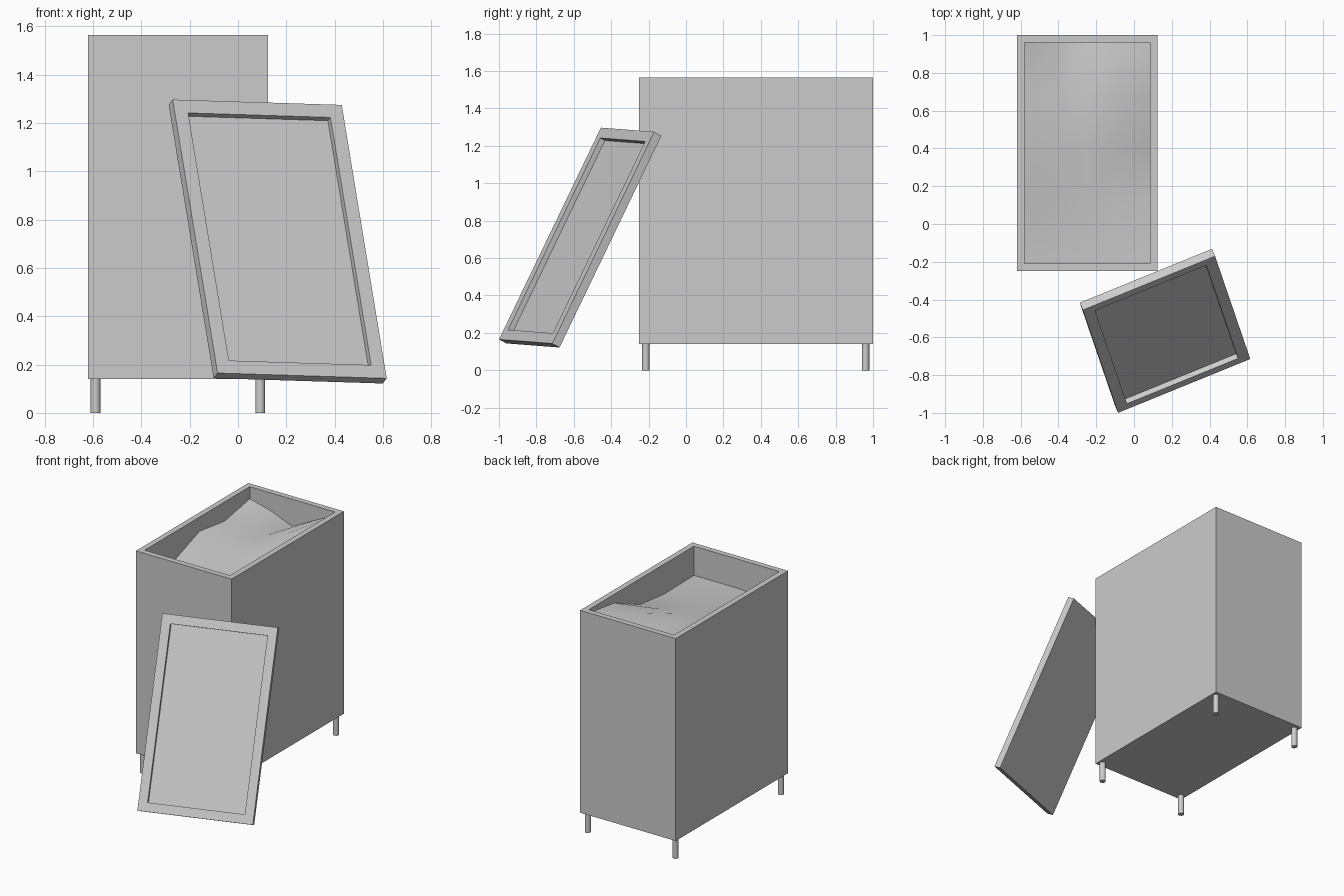
import bpy, bmesh
from mathutils import Matrix, Vector

if "Cube" in bpy.data.objects:
    bpy.data.objects.remove(bpy.data.objects["Cube"])


def add_object(name, bm):
    bmesh.ops.recalc_face_normals(bm, faces=bm.faces)
    mesh = bpy.data.meshes.new(name)
    bm.to_mesh(mesh)
    bm.free()
    obj = bpy.data.objects.new(name, mesh)
    bpy.context.collection.objects.link(obj)
    return obj


def tray(name, size, rim, depth):
    """Box whose top lies on local z = 0, with a rimmed recess in the top."""
    bm = bmesh.new()
    bmesh.ops.create_cube(bm, size=1)
    bmesh.ops.translate(bm, verts=bm.verts, vec=(0, 0, -0.5))
    bmesh.ops.scale(bm, verts=bm.verts, vec=size)
    top = max(bm.faces, key=lambda f: f.calc_center_median().z)
    bmesh.ops.inset_region(bm, faces=[top], thickness=rim, use_even_offset=True)
    floor = bmesh.ops.extrude_discrete_faces(bm, faces=[top])["faces"][0]
    bmesh.ops.translate(bm, verts=floor.verts, vec=(0, 0, -depth))
    return add_object(name, bm)


# Open bin body
X0, X1, Y0, Y1, Z0, Z1 = -0.62, 0.125, -0.25, 1.0, 0.14, 1.565
body = tray("bin_body", (X1 - X0, Y1 - Y0, Z1 - Z0), 0.04, Z1 - Z0 - 0.04)
body.location = ((X0 + X1) / 2, (Y0 + Y1) / 2, Z1)

# Four round legs
for i, x in enumerate((X0 + 0.03, X1 - 0.033)):
    for j, y in enumerate((Y0 + 0.035, Y1 - 0.04)):
        bm = bmesh.new()
        bmesh.ops.create_cone(bm, cap_ends=True, segments=20, radius1=0.02,
                              radius2=0.02, depth=Z0)
        leg = add_object(f"leg_{('left', 'right')[i]}_{('front', 'back')[j]}", bm)
        leg.location = (x, y, Z0 / 2)
        for p in leg.data.polygons:
            p.use_smooth = len(p.vertices) == 4

# Uneven filling just under the rim
xs = (-0.58, -0.42, -0.25, -0.08, 0.085)
ys = (-0.21, 0.13, 0.40, 0.68, 0.96)
heights = (
    (1.33, 1.35, 1.36, 1.36, 1.36),
    (1.37, 1.38, 1.38, 1.37, 1.355),
    (1.465, 1.43, 1.41, 1.40, 1.385),
    (1.43, 1.42, 1.42, 1.48, 1.505),
    (1.48, 1.44, 1.375, 1.46, 1.54),
)
bm = bmesh.new()
grid = [[bm.verts.new((x, y, z)) for x, z in zip(xs, row)]
        for y, row in zip(ys, heights)]
for a, b in zip(grid, grid[1:]):
    for k in range(len(xs) - 1):
        bm.faces.new((a[k], a[k + 1], b[k + 1], b[k]))
filling = add_object("filling", bm)
for p in filling.data.polygons:
    p.use_smooth = True

# Lid leaning against the front, recess facing outward
top_left = Vector((-0.27, -0.455, 1.297))
across = Vector((0.70, 0.285, -0.022))
down = Vector((0.185, -0.545, -1.132))
lid = tray("lid", (across.length, down.length, 0.047), 0.06, 0.03)
u = across.normalized()
n = u.cross(-down).normalized()
v = n.cross(u)
frame = Matrix((u, v, n)).transposed().to_4x4()
lid.matrix_world = Matrix.Translation(top_left + (across + down) / 2) @ frame
